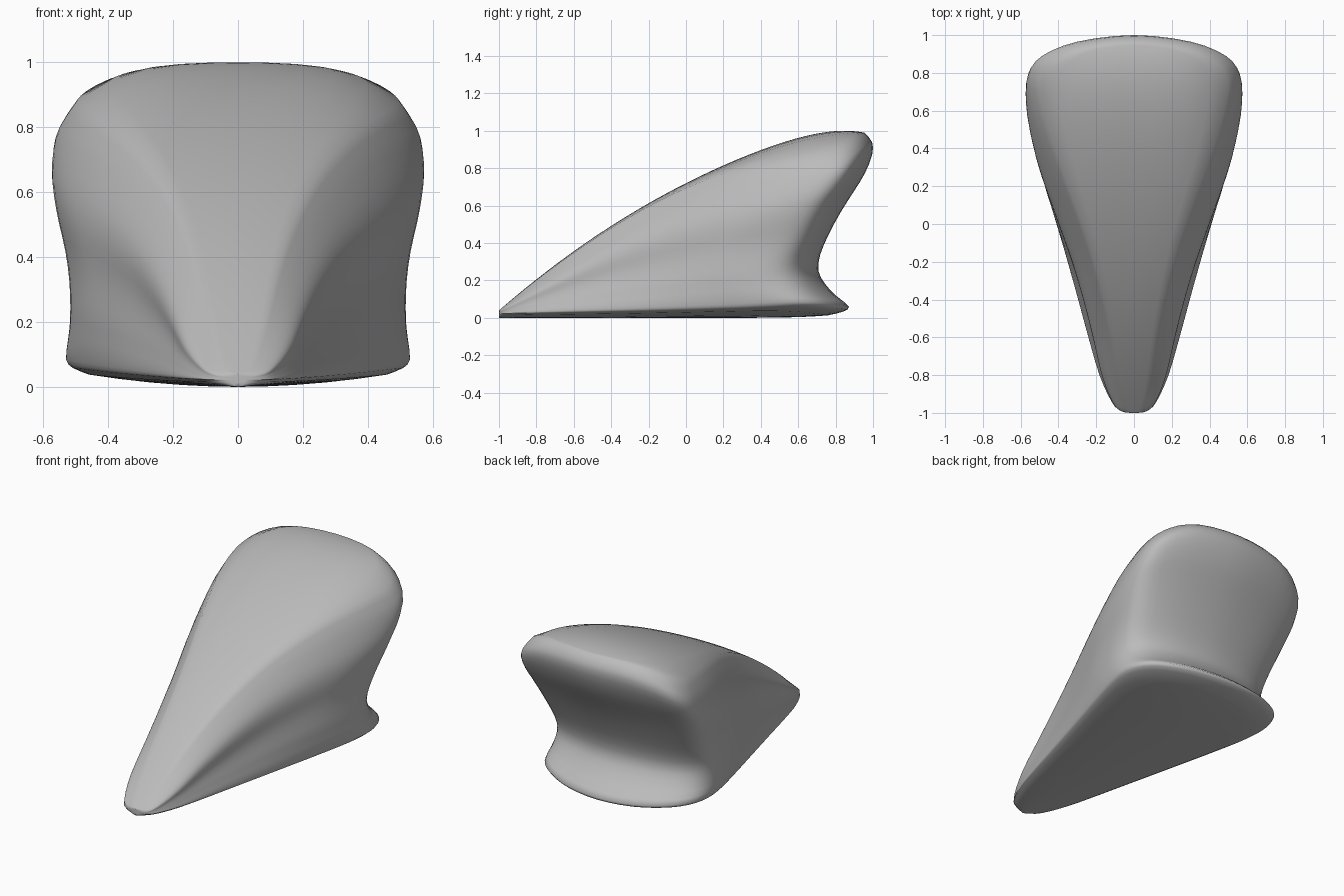
import bpy, bmesh, math
from mathutils import Vector

if "Cube" in bpy.data.objects:
    bpy.data.objects.remove(bpy.data.objects["Cube"])


def refine(points, steps, mirrored=False):
    """Catmull-Rom resampling; mirrored lists cross the symmetry plane squarely."""
    p = [Vector(q) for q in points]
    if mirrored:
        p = [Vector((p[1].x, -p[1].y))] + p + [Vector((p[-2].x, -p[-2].y))]
    else:
        p = [2 * p[0] - p[1]] + p + [2 * p[-1] - p[-2]]
    out = []
    for i in range(1, len(p) - 2):
        a, b, c, d = p[i - 1:i + 3]
        for k in range(steps):
            t = k / steps
            out.append(0.5 * (2 * b + (c - a) * t + (2 * a - 5 * b + 4 * c - d) * t * t
                              + (3 * b - a - 3 * c + d) * t ** 3))
    return out + [p[-2]]


# Half outlines (y, half width) of the base and of the crest, nose to rear
base = [(-1, 0), (-.99, .07), (-.94, .12), (-.8, .185), (-.6, .245), (-.4, .30), (-.2, .355),
        (0, .41), (.2, .465), (.4, .515), (.55, .53), (.67, .49), (.765, .39), (.84, .22), (.87, 0)]
crest = [(-1, 0), (-.99, .065), (-.94, .11), (-.8, .165), (-.6, .21), (-.4, .26), (-.15, .335),
         (.1, .425), (.3, .495), (.5, .55), (.68, .575), (.8, .565), (.89, .49), (.965, .30), (1, 0)]
base = [((p.x + 1) / 1.87, p.y / .53) for p in refine(base, 3, True)]
crest = [((p.x + 1) / 2, p.y / .575) for p in refine(crest, 3, True)]

# Rear profile: height, rear y, greatest half width
rear = [(.014, .76, .46), (.032, .835, .51), (.06, .872, .53), (.12, .80, .527), (.18, .745, .522),
        (.25, .708, .522), (.34, .718, .527), (.45, .765, .54), (.57, .83, .56), (.68, .90, .576),
        (.77, .955, .587), (.87, .995, .592), (.94, .995, .58), (.99, .955, .53)]
rings = refine(rear, 2)


def surface_point(ring, j, side, middle=None):
    """Point j of a ring's outline; side scales x from -1 (left) to 1 (right)."""
    zr, rear_y, width = ring
    f = min(1, max(0, zr))
    t = base[j][0] * (1 - f) + crest[j][0] * f
    x = (base[j][1] * (1 - f) + crest[j][1] * f) * width * side
    # Softly hollow flanks, squarer waist corners, a ridge narrowing to the nose
    waist = math.sin(math.pi * min(1, zr / .85)) ** 2
    x *= 1 - .65 * t * (1 - t) ** 2 * waist
    x *= 1 - 2.1 * max(0, zr - .5) ** 2 * (1 - t)
    if t > .7:
        t += .03 * waist * math.sin(math.pi * (t - .7) / .3)
    z_top = zr
    if middle is not None:
        z_top += (middle - zr) * (1 - side * side) * (1 - t ** 12)
    nose_z = min(z_top, .02 + .02 * z_top)
    rise = 1.75 * t - .75 * t * t + .45 * t ** 6 * (1 - t)
    z = nose_z + (z_top - nose_z) * rise
    # Crest rounds down and underside rounds up towards the sides
    z += .12 * x * x * (1 - f) ** 4 - (1.3 * x ** 4 + .08 * x * x) * f * f
    return Vector((x, -1 + t * (rear_y + 1), max(z, 0)))


bm = bmesh.new()
n = len(base)


def skin(rows, closed):
    verts = [[bm.verts.new(p) for p in row] for row in rows]
    for a, b in zip(verts, verts[1:]):
        m = len(a)
        for i in range(m if closed else m - 1):
            k = (i + 1) % m
            bm.faces.new((a[i], a[k], b[k], b[i]))


# Wall lofted from the base lip through the waist to the crest
skin([[surface_point(r, j, 1) for j in range(n)]
      + [surface_point(r, j, -1) for j in range(n - 2, 0, -1)] for r in rings], True)

# Gently domed underside and crest
for ring, middle in ((rings[0], 0.0), (rings[-1], 1.008)):
    skin([[surface_point(ring, j, k / 5, middle if 0 < j < n - 1 else None)
           for k in range(-5, 6)] for j in range(n)], False)

bmesh.ops.remove_doubles(bm, verts=bm.verts[:], dist=.0005)
bmesh.ops.dissolve_degenerate(bm, edges=bm.edges[:], dist=.0005)
bmesh.ops.recalc_face_normals(bm, faces=bm.faces[:])
for face in bm.faces:
    face.smooth = True

mesh = bpy.data.meshes.new("wedge_body")
bm.to_mesh(mesh)
bm.free()
body = bpy.data.objects.new("wedge_body", mesh)
bpy.context.collection.objects.link(body)

grey = bpy.data.materials.new("plain_grey")
grey.diffuse_color = (.5, .5, .5, 1)
grey.use_nodes = True
grey.node_tree.nodes["Principled BSDF"].inputs["Base Color"].default_value = grey.diffuse_color
mesh.materials.append(grey)
